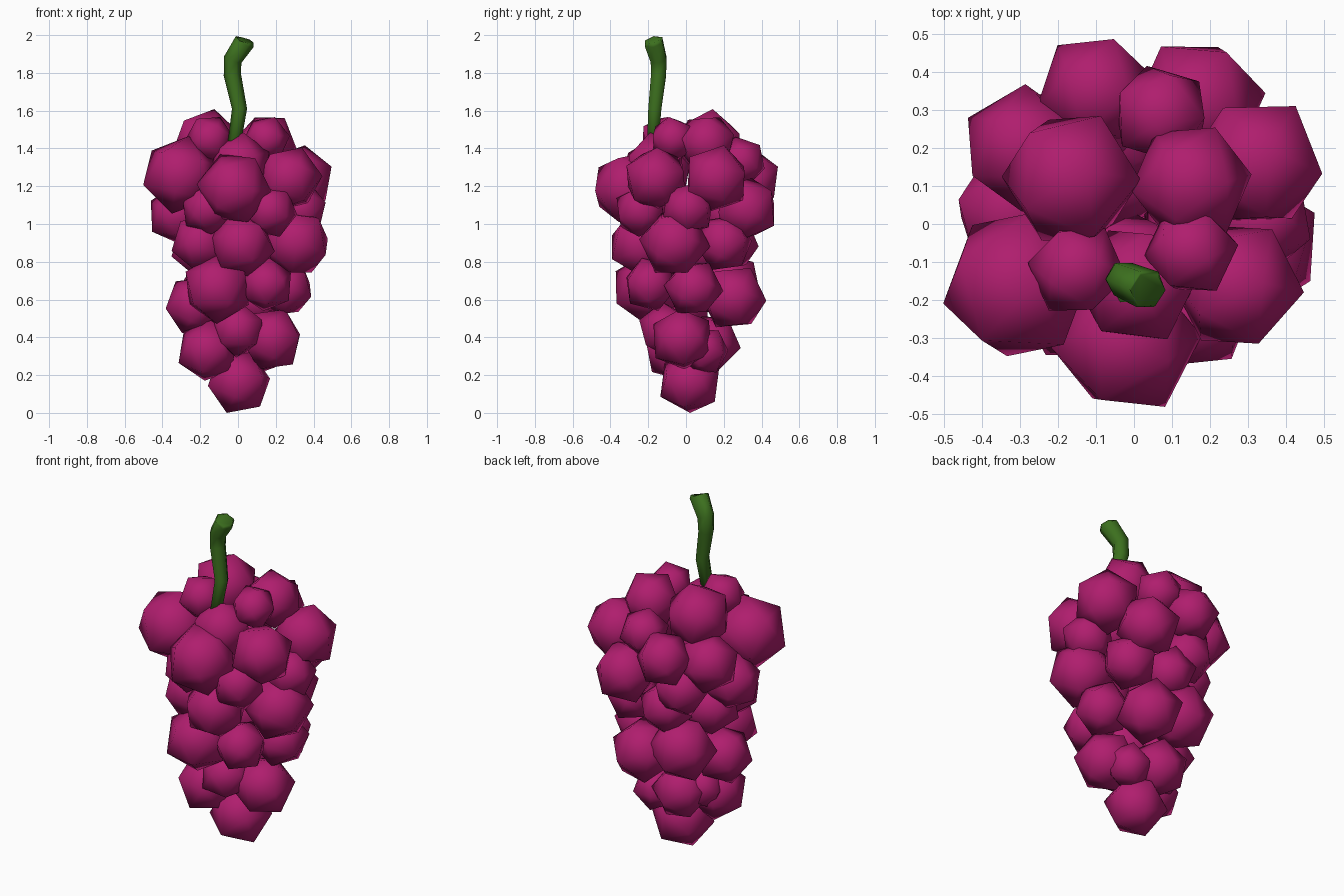
import bpy, bmesh, math, random
from mathutils import Vector, Euler

if "Cube" in bpy.data.objects:
    bpy.data.objects.remove(bpy.data.objects["Cube"])

random.seed(4)


def material(name, rgb):
    m = bpy.data.materials.new(name)
    m.diffuse_color = (*rgb, 1)
    m.use_nodes = True
    m.node_tree.nodes["Principled BSDF"].inputs["Base Color"].default_value = m.diffuse_color
    return m


purple = material("grape purple", (0.43, 0.0125, 0.155))
green = material("stem green", (0.045, 0.16, 0.013))


def finish(bm, name, mat):
    bmesh.ops.recalc_face_normals(bm, faces=bm.faces)
    for f in bm.faces:
        f.smooth = True
    me = bpy.data.meshes.new(name)
    bm.to_mesh(me)
    bm.free()
    me.materials.append(mat)
    ob = bpy.data.objects.new(name, me)
    bpy.context.collection.objects.link(ob)
    return ob


# grapes by tier: x, y, z, radius
top_tier = [
    (-.15, -.12, 1.45, .125), (.15, -.07, 1.45, .12), (-.165, .12, 1.425, .18),
    (.15, .11, 1.43, .155), (.01, -.16, 1.32, .16)]
shoulder_tier = [
    (-.305, -.16, 1.26, .20), (-.02, -.31, 1.19, .19), (.27, -.16, 1.24, .17),
    (.325, .16, 1.24, .175), (.07, .29, 1.33, .13), (-.1, .35, 1.24, .15),
    (-.29, .2, 1.21, .16)]
upper_tier = [
    (-.16, -.22, 1.08, .14), (.17, -.24, 1.07, .14), (.33, .01, 1.08, .14),
    (.17, .32, 1.08, .17), (-.15, .25, 1.04, .15), (-.32, .03, 1.05, .155)]
middle_tier = [
    (.31, -.06, .90, .18), (.02, -.24, .89, .17), (-.2, -.15, .90, .15),
    (.2, .2, .90, .15), (-.04, .24, .90, .145), (-.2, .05, .87, .155)]
lower_tier = [
    (-.11, -.21, .66, .18), (.15, -.19, .68, .14), (.25, .04, .66, .15),
    (.10, .25, .61, .175), (-.13, .22, .67, .18), (-.23, -.02, .57, .155)]
tip_tier = [
    (-.16, -.06, .33, .16), (0, -.11, .44, .14), (.18, -.02, .39, .165),
    (-.06, .13, .37, .155), (.12, .10, .33, .125), (-.14, .05, .38, .12)]
# low-poly smooth-shaded balls
for tier in (top_tier, shoulder_tier, upper_tier, middle_tier, lower_tier, tip_tier):
    for x, y, z, r in tier:
        bm = bmesh.new()
        bmesh.ops.create_icosphere(bm, subdivisions=1, radius=r * 1.05)
        ob = finish(bm, "grape", purple)
        ob.location = (x, y, z)
        ob.rotation_euler = [random.uniform(0, math.tau) for _ in range(3)]

# bottom grape, resting on the ground
bm = bmesh.new()
bmesh.ops.create_icosphere(bm, subdivisions=1, radius=.175)
bmesh.ops.rotate(bm, verts=bm.verts, matrix=Euler((.15, .35, .4)).to_matrix())
low = min(v.co.z for v in bm.verts)
bottom = finish(bm, "bottom_grape", purple)
bottom.location = (.005, .02, -low)

# stem: six-sided tube along a bent path
path = [Vector(p) for p in ((-.03, -.18, 1.36), (.008, -.165, 1.61), (-.03, -.145, 1.79),
                            (-.028, -.145, 1.87), (.035, -.172, 1.965), (.037, -.174, 1.972))]
radii = [.033, .040, .046, .049, .055, .048]
bm = bmesh.new()
rings = []
last = len(path) - 1
for i, (p, r) in enumerate(zip(path, radii)):
    t = (path[min(i + 1, last)] - path[max(i - 1, 0)]).normalized()
    u = t.cross(Vector((0, 1, 0))).normalized()
    w = t.cross(u)
    rings.append([bm.verts.new(p + r * (math.cos(a) * u + math.sin(a) * w))
                  for a in (math.tau * k / 6 for k in range(6))])
for a, b in zip(rings, rings[1:]):
    for k in range(6):
        bm.faces.new((a[k], a[(k + 1) % 6], b[(k + 1) % 6], b[k]))
bm.faces.new(rings[0])
bm.faces.new(rings[-1])
finish(bm, "stem", green)
